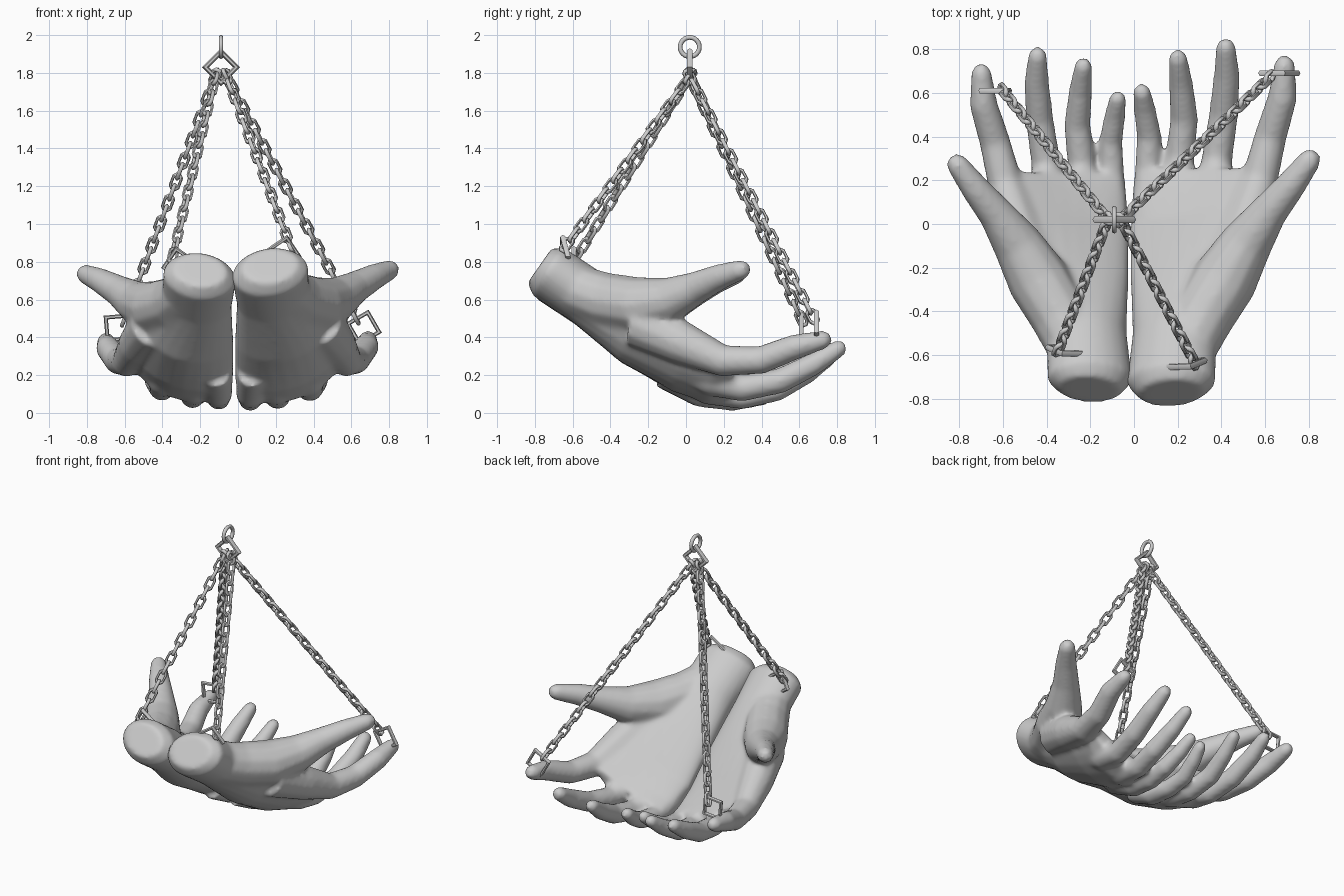
import bpy, bmesh, math
from mathutils import Vector, Matrix

cube = bpy.data.objects.get("Cube")
if cube:
    bpy.data.objects.remove(cube)

stone = bpy.data.materials.new("pale grey stone")
stone.use_nodes = True
GREY = (0.6, 0.6, 0.6, 1)
stone.diffuse_color = GREY
stone.node_tree.nodes["Principled BSDF"].inputs["Base Color"].default_value = GREY


def finish(bm, name):
    bmesh.ops.recalc_face_normals(bm, faces=bm.faces)
    mesh = bpy.data.meshes.new(name)
    bm.to_mesh(mesh)
    bm.free()
    mesh.materials.append(stone)
    for p in mesh.polygons:
        p.use_smooth = True
    obj = bpy.data.objects.new(name, mesh)
    bpy.context.collection.objects.link(obj)
    return obj


def skin(bm, rings, closed=False):
    """Bridge rings of points into a capped or closed tube."""
    rows = [[bm.verts.new(p) for p in ring] for ring in rings]
    n = len(rows[0])
    pairs = list(zip(rows, rows[1:])) + ([(rows[-1], rows[0])] if closed else [])
    for a, b in pairs:
        for i in range(n):
            j = (i + 1) % n
            bm.faces.new((a[i], a[j], b[j], b[i]))
    if not closed:
        bm.faces.new(rows[0])
        bm.faces.new(rows[-1])


def limb(bm, stations, cup=0.0, sides=16):
    """Loft of ellipses; a station is x, y, z, half width, half thickness, roll."""
    pts = [Vector(s[:3]) for s in stations]
    rings = []
    for k, (x, y, z, w, t, roll) in enumerate(stations):
        d = (pts[min(k + 1, len(pts) - 1)] - pts[max(k - 1, 0)]).normalized()
        side = d.cross(Vector((0, 0, 1))).normalized()
        side = Matrix.Rotation(math.radians(-roll), 3, d) @ side
        up = side.cross(d)
        ring = []
        for i in range(sides):
            a = math.tau * i / sides
            u, v = math.cos(a), math.sin(a)
            bend = cup * (u * u - 0.4) * (k > 2)
            ring.append(pts[k] + side * u * w + up * (v * t + bend))
        rings.append(ring)
    skin(bm, rings)


def digit(bm, stations):
    """Finger from x, y, z, radius stations with a rounded tip."""
    full = [(x, y, z, r, r, 0) for x, y, z, r in stations]
    a, b = Vector(stations[-2][:3]), Vector(stations[-1][:3])
    r = stations[-1][3]
    tip = b + (b - a).normalized() * r * 0.7
    limb(bm, full + [(*tip, r * 0.55, r * 0.55, 0)], sides=12)


PALM = [(0.17, -0.775, 0.78, 0.15, 0.11, 12), (0.17, -0.725, 0.745, 0.205, 0.15, 12),
        (0.185, -0.52, 0.61, 0.195, 0.15, 15), (0.25, -0.25, 0.42, 0.27, 0.15, 24),
        (0.285, 0, 0.255, 0.31, 0.115, 25), (0.295, 0.16, 0.18, 0.30, 0.09, 22),
        (0.30, 0.25, 0.165, 0.27, 0.055, 20)]
DIGITS = [
    # thumb, index, middle, ring, little
    [(0.23, -0.6, 0.66, 0.13), (0.31, -0.43, 0.6, 0.145), (0.42, -0.25, 0.57, 0.15),
     (0.52, -0.08, 0.6, 0.12), (0.62, 0.06, 0.665, 0.087), (0.72, 0.18, 0.72, 0.07),
     (0.81, 0.30, 0.76, 0.053)],
    [(0.42, -0.25, 0.48, 0.14), (0.51, -0.02, 0.37, 0.115), (0.575, 0.2, 0.275, 0.085),
     (0.625, 0.4, 0.28, 0.075), (0.68, 0.58, 0.35, 0.068), (0.69, 0.735, 0.39, 0.049)],
    [(0.33, -0.1, 0.29, 0.08), (0.37, 0.14, 0.175, 0.09), (0.38, 0.3, 0.13, 0.072),
     (0.41, 0.5, 0.17, 0.068), (0.425, 0.68, 0.26, 0.061), (0.42, 0.815, 0.345, 0.046)],
    [(0.19, -0.1, 0.24, 0.08), (0.2, 0.12, 0.125, 0.085), (0.21, 0.3, 0.085, 0.068),
     (0.23, 0.48, 0.125, 0.065), (0.215, 0.64, 0.21, 0.057), (0.2, 0.765, 0.30, 0.044)],
    [(0.075, -0.12, 0.21, 0.08), (0.065, 0.08, 0.105, 0.078), (0.065, 0.25, 0.07, 0.062),
     (0.07, 0.4, 0.095, 0.058), (0.05, 0.52, 0.16, 0.052), (0.035, 0.61, 0.23, 0.042)]]


def hand(name, matrix):
    bm = bmesh.new()
    limb(bm, PALM, cup=0.06, sides=24)
    for d in DIGITS:
        digit(bm, d)
    bmesh.ops.transform(bm, matrix=matrix, verts=bm.verts)
    obj = finish(bm, name)
    # Fuse the palm and digits into one soft skin
    remesh = obj.modifiers.new("fuse", 'REMESH')
    remesh.mode = 'VOXEL'
    remesh.voxel_size = 0.014
    remesh.use_smooth_shade = True
    smooth = obj.modifiers.new("soften", 'SMOOTH')
    smooth.factor = 0.5
    smooth.iterations = 12


hand("left_hand", Matrix.Identity(4))
hand("right_hand", Matrix.Translation((-0.04, -0.01, 0.005)) @ Matrix.Diagonal((-0.955, 0.965, 0.965, 1)))


def loop(bm, path, wire, matrix, sides=6):
    """Closed wire along a flat path in local XZ."""
    rings = []
    for x, z in path:
        out = Vector((x, 0, z)).normalized()
        rings.append([matrix @ (Vector((x, 0, z)) + wire * (out * math.cos(a) + Vector((0, math.sin(a), 0))))
                      for a in (math.tau * i / sides for i in range(sides))])
    skin(bm, rings, closed=True)


def polygon(n, radius):
    return [(radius * math.sin(math.tau * i / n), radius * math.cos(math.tau * i / n)) for i in range(n)]


def sharpen(obj):
    bpy.ops.object.select_all(action='DESELECT')
    obj.select_set(True)
    bpy.context.view_layer.objects.active = obj
    bpy.ops.object.shade_smooth_by_angle(angle=math.radians(62))


# Hanging ring and the square link below it
bm = bmesh.new()
loop(bm, polygon(24, 0.051), 0.0125, Matrix.Translation((-0.09, 0.02, 1.937)) @ Matrix.Rotation(math.pi / 2, 4, 'Z'))
sharpen(finish(bm, "hanging_ring"))
bm = bmesh.new()
loop(bm, polygon(4, 0.082), 0.018, Matrix.Translation((-0.09, 0.02, 1.83)))
sharpen(finish(bm, "top_square_link"))

# Chains of alternating links, each ending in a square shackle
LINK = [(0.022, 0.024), (0.011, 0.04), (-0.011, 0.04), (-0.022, 0.024),
        (-0.022, -0.024), (-0.011, -0.04), (0.011, -0.04), (0.022, -0.024)]
PITCH = 0.066
ENDS = {"left_finger": ((0.62, 0.67, 0.51), (0.665, 0.69, 0.45), (0, 15, 0)),
        "right_finger": ((-0.60, 0.61, 0.50), (-0.635, 0.61, 0.45), (0, 40, 0)),
        "left_wrist": ((0.275, -0.63, 0.89), (0.24, -0.64, 0.845), (10, 10, 10)),
        "right_wrist": ((-0.345, -0.575, 0.83), (-0.31, -0.58, 0.785), (10, -10, -10))}
for label, (end, centre, turn) in ENDS.items():
    end = Vector(end)
    top = Vector((-0.09 + math.copysign(0.03, end.x), 0.02, 1.78))
    span = end - top
    count = round(span.length / PITCH)
    aim = span.to_track_quat('Z', 'Y').to_matrix().to_4x4()
    bm = bmesh.new()
    for i in range(count + 1):
        spin = Matrix.Rotation(math.pi / 2 * (i % 2) + math.pi / 4, 4, 'Z')
        loop(bm, LINK, 0.0115, Matrix.Translation(top + span * i / count) @ aim @ spin)
    sharpen(finish(bm, label + "_chain"))
    bm = bmesh.new()
    rot = Matrix.Identity(4)
    for axis, deg in zip("XYZ", turn):
        rot = Matrix.Rotation(math.radians(deg), 4, axis) @ rot
    loop(bm, polygon(4, 0.085), 0.015, Matrix.Translation(centre) @ rot)
    sharpen(finish(bm, label + "_shackle"))
